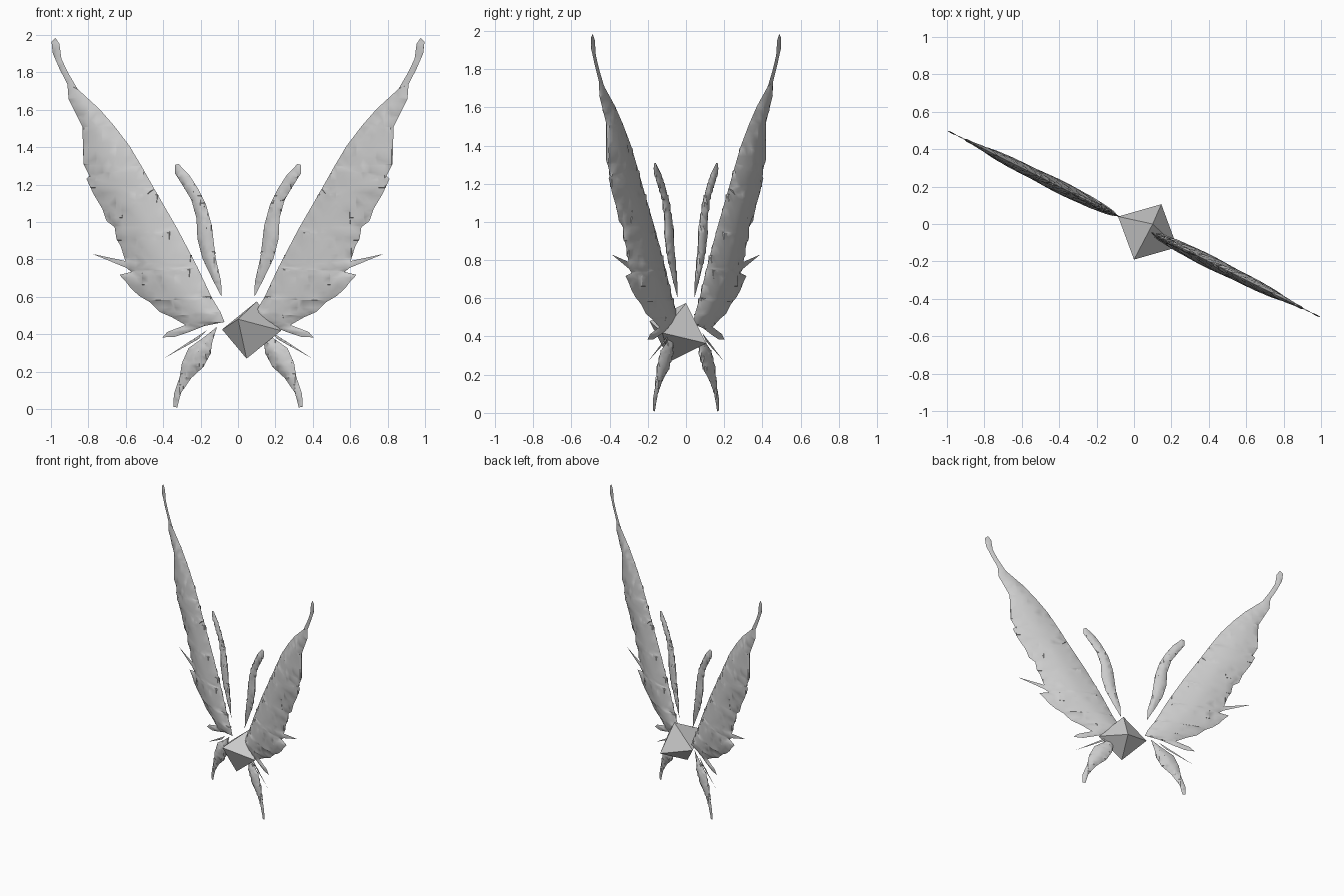
import bpy, bmesh, math
from mathutils import Vector, Matrix
from mathutils.geometry import intersect_point_line, tessellate_polygon

if "Cube" in bpy.data.objects:
    bpy.data.objects.remove(bpy.data.objects["Cube"])

grey = bpy.data.materials.new("pale_grey")
grey.diffuse_color = (0.6, 0.6, 0.6, 1)
grey.use_nodes = True
grey.node_tree.nodes["Principled BSDF"].inputs["Base Color"].default_value = grey.diffuse_color

STRETCH = math.hypot(1, 0.5)                 # wing plane runs along y = -x / 2
TURN = Matrix.Rotation(-math.atan(0.5), 4, 'Z')

# Outlines as (x, z) for the right-hand side
wing = [(.997, 1.963), (.976, 1.984), (.955, 1.952), (.944, 1.872), (.91, 1.80), (.858, 1.711),
        (.741, 1.604), (.663, 1.515), (.58, 1.406), (.515, 1.297), (.447, 1.176), (.324, .963),
        (.217, .759), (.142, .599), (.094, .519), (.072, .465), (.179, .444), (.26, .412),
        (.34, .385), (.404, .383), (.377, .412), (.281, .449), (.356, .492), (.42, .519),
        (.473, .572), (.527, .604), (.57, .642), (.602, .684), (.634, .717), (.57, .733),
        (.596, .754), (.778, .829), (.602, .791), (.628, .872), (.65, .91), (.66, .973),
        (.703, 1.005), (.725, 1.07), (.773, 1.15), (.81, 1.23), (.794, 1.246), (.826, 1.31),
        (.832, 1.508), (.858, 1.561), (.906, 1.658), (.912, 1.735), (.955, 1.82), (.99, 1.90)]
upper_feather = [(.337, 1.305), (.318, 1.31), (.26, 1.25), (.215, 1.18), (.17, 1.09), (.14, .98),
                 (.12, .81), (.09, .68), (.088, .60), (.135, .69), (.19, .805), (.217, .91),
                 (.222, 1.02), (.25, 1.12), (.305, 1.21), (.337, 1.26)]
lower_feather = [(.112, .44), (.18, .385), (.265, .325), (.30, .245), (.312, .17), (.343, .08),
                 (.345, .012), (.325, .008), (.305, .085), (.25, .165), (.185, .225),
                 (.147, .295), (.138, .355)]
thin_spike = [(.168, .42), (.26, .36), (.392, .273), (.28, .335), (.21, .375)]


def blade(name, outline, side, step):
    """Thin lens-shaped blade: a gridded outline swelling away from its rim."""
    rim = [Vector((x * STRETCH, 0, z)) for x, z in outline]
    bm = bmesh.new()
    verts = [bm.verts.new(p) for p in rim]
    for tri in tessellate_polygon([rim]):
        bm.faces.new([verts[i] for i in tri])
    for axis in (0, 2):
        low, high = min(p[axis] for p in rim), max(p[axis] for p in rim)
        direction = Vector((axis == 0, 0, axis == 2))
        for i in range(1, int((high - low) / step) + 1):
            bmesh.ops.bisect_plane(bm, geom=bm.verts[:] + bm.edges[:] + bm.faces[:], dist=1e-5,
                                   plane_co=direction * (low + i * step), plane_no=direction)
    bmesh.ops.triangulate(bm, faces=bm.faces[:])

    def rim_distance(p):
        best = 9
        for a, b in zip(rim, rim[1:] + rim[:1]):
            q, t = intersect_point_line(p, a, b)
            q = a if t < 0 else b if t > 1 else q
            best = min(best, (p - q).length)
        return best

    inner = [v for v in bm.verts if not v.is_boundary]
    for v in inner:
        v.co.y = -0.085 * math.sqrt(rim_distance(v.co)) * (1.25 - 0.45 * v.co.x)
    for _ in range(3):
        bmesh.ops.smooth_vert(bm, verts=inner, factor=0.5, use_axis_y=True)
    # Second face of the lens
    copy = bmesh.ops.duplicate(bm, geom=bm.verts[:] + bm.edges[:] + bm.faces[:])["geom"]
    for v in copy:
        if isinstance(v, bmesh.types.BMVert):
            v.co.y = -v.co.y
    bmesh.ops.remove_doubles(bm, verts=bm.verts[:], dist=1e-5)
    for v in bm.verts:
        v.co.x *= side
    bm.transform(TURN)
    bmesh.ops.recalc_face_normals(bm, faces=bm.faces[:])
    obj = finish(name, bm)
    bpy.context.view_layer.objects.active = obj
    obj.select_set(True)
    bpy.ops.object.shade_smooth_by_angle(angle=math.radians(40))
    obj.select_set(False)


def finish(name, bm):
    mesh = bpy.data.meshes.new(name)
    bm.to_mesh(mesh)
    bm.free()
    mesh.materials.append(grey)
    obj = bpy.data.objects.new(name, mesh)
    bpy.context.collection.objects.link(obj)
    return obj


# Paired blades
for label, side in (("right", 1), ("left", -1)):
    blade(label + "_wing", wing, side, 0.04)
    blade(label + "_upper_feather", upper_feather, side, 0.02)
    blade(label + "_lower_feather", lower_feather, side, 0.02)
    blade(label + "_thin_spike", thin_spike, side, 0.008)

# Tilted eight-sided crystal between the wings
centre = Vector((.073, -.042, .422))
arms = [Vector((.027, .042, .153)), Vector((-.158, .082, .003)), Vector((-.073, -.148, .058))]
bm = bmesh.new()
for s in (1, -1):
    for arm in arms:
        bm.verts.new(centre + arm * s)
bmesh.ops.convex_hull(bm, input=bm.verts[:])
bmesh.ops.recalc_face_normals(bm, faces=bm.faces[:])
finish("crystal", bm)
